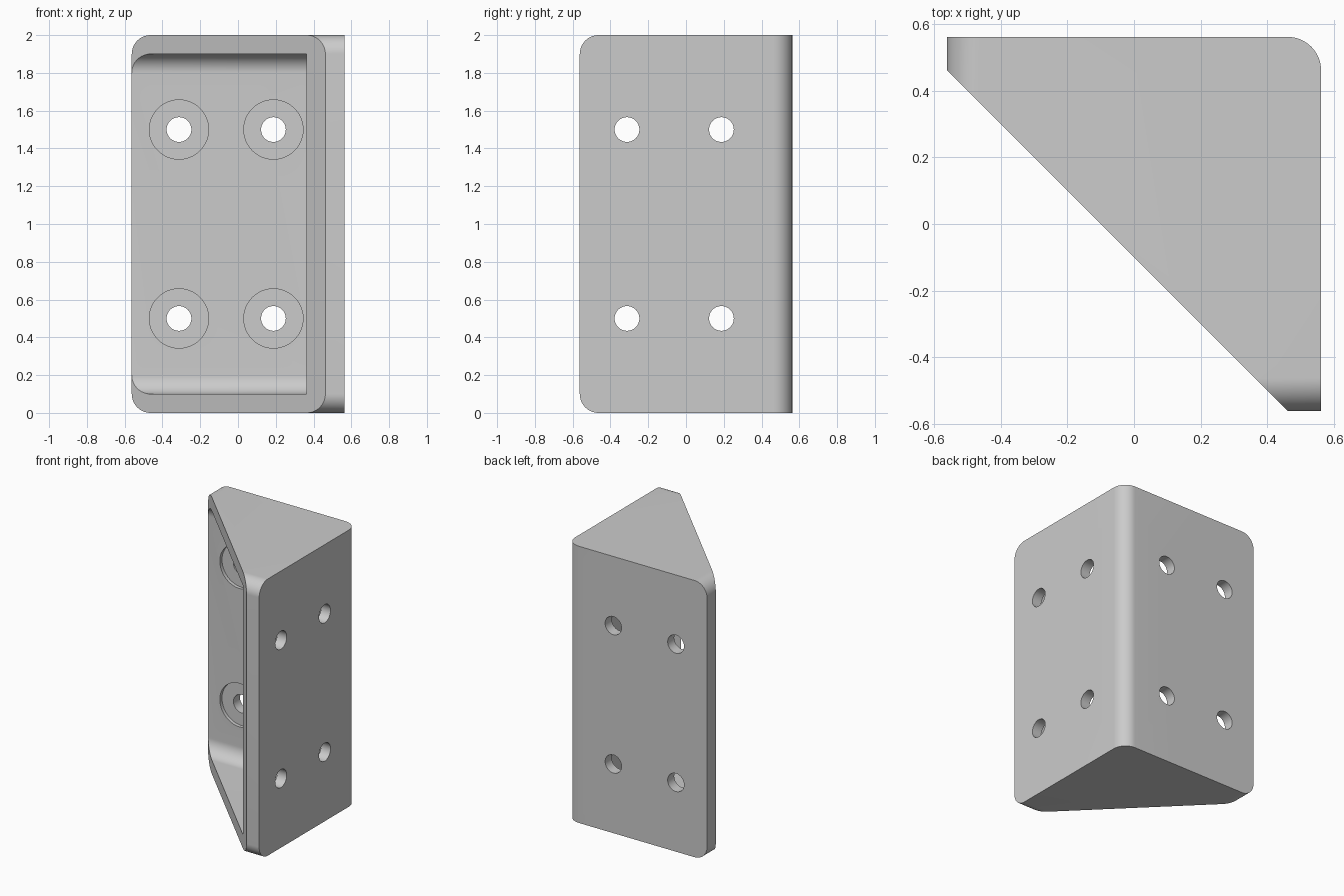
import bpy
import math
from mathutils import Vector

if "Cube" in bpy.data.objects:
    bpy.data.objects.remove(bpy.data.objects["Cube"], do_unlink=True)

HALF, HEIGHT, WALL, RADIUS = 0.5625, 2.0, 0.1, 0.1
INNER = HALF - WALL            # inside face of both plates
BORE_DEPTH = 0.025
FAR = 1.5

grey = bpy.data.materials.new("plain grey")
grey.use_nodes = True
grey.diffuse_color = (0.6, 0.6, 0.6, 1)
grey.node_tree.nodes["Principled BSDF"].inputs["Base Color"].default_value = (0.6, 0.6, 0.6, 1)


def rounded(corners, steps=16):
    """Outline from (u, v, rounding) corners; right angles become arcs."""
    outline = []
    for i, (u, v, r) in enumerate(corners):
        p = Vector((u, v))
        if not r:
            outline.append(p)
            continue
        before = (Vector(corners[i - 1][:2]) - p).normalized() * r
        after = (Vector(corners[(i + 1) % len(corners)][:2]) - p).normalized() * r
        for k in range(steps + 1):
            a = math.pi / 2 * k / steps
            outline.append(p + before * (1 - math.sin(a)) + after * (1 - math.cos(a)))
    return outline


def prism(name, outline, axis, low, high):
    """Extrude an outline along x, y or z."""
    def place(p, d):
        return {"x": (d, p.x, p.y), "y": (p.x, d, p.y), "z": (p.x, p.y, d)}[axis]
    n = len(outline)
    verts = [place(p, d) for d in (low, high) for p in outline]
    faces = [list(range(n))[::-1], list(range(n, 2 * n))]
    faces += [[i, (i + 1) % n, n + (i + 1) % n, n + i] for i in range(n)]
    if axis == "y":
        faces = [f[::-1] for f in faces]
    mesh = bpy.data.meshes.new(name)
    mesh.from_pydata(verts, [], faces)
    mesh.materials.append(grey)
    obj = bpy.data.objects.new(name, mesh)
    bpy.context.collection.objects.link(obj)
    return obj


def circle(u, v, r, sides=48):
    return [Vector((u + r * math.cos(2 * math.pi * k / sides),
                    v + r * math.sin(2 * math.pi * k / sides))) for k in range(sides)]


def cut(target, cutter, operation="DIFFERENCE"):
    mod = target.modifiers.new(cutter.name, "BOOLEAN")
    mod.operation, mod.solver, mod.object = operation, "EXACT", cutter
    bpy.ops.object.select_all(action="DESELECT")
    bpy.context.view_layer.objects.active = target
    target.select_set(True)
    bpy.ops.object.modifier_apply(modifier=mod.name)
    bpy.data.objects.remove(cutter, do_unlink=True)


# Solid corner block with a diagonal front and a rounded back edge
bracket = prism("corner_bracket", rounded([
    (-HALF, INNER, 0), (INNER, -HALF, 0), (HALF, -HALF, 0),
    (HALF, HALF, RADIUS), (-HALF, HALF, 0)]), "z", 0, HEIGHT)

# Rounded free corners of the back plate and the side plate
for axis in "yx":
    plate = rounded([(-HALF, 0, RADIUS), (FAR, 0, 0), (FAR, HEIGHT, 0), (-HALF, HEIGHT, RADIUS)])
    cut(bracket, prism("plate_trim", plate, axis, -FAR, FAR), "INTERSECT")

# Pocket between the end webs, filleted at the back plate, leaving a lip
# along the front edge of the side plate
pocket = rounded([(-INNER, WALL, 0), (INNER, WALL, RADIUS),
                  (INNER, HEIGHT - WALL, RADIUS), (-INNER, HEIGHT - WALL, 0)])
cut(bracket, prism("pocket", pocket, "x", -FAR, INNER))

# Screw holes with wide shallow counterbores on the inside
for axis in "yx":
    for u in (-0.3125, 0.1875):
        for z in (0.5, 1.5):
            cut(bracket, prism("counterbore", circle(u, z, 0.157), axis,
                               INNER - 0.005, INNER + BORE_DEPTH))
            cut(bracket, prism("screw_hole", circle(u, z, 0.0655), axis, INNER - 0.01, FAR))

bracket.select_set(True)
bpy.context.view_layer.objects.active = bracket
bpy.ops.object.shade_smooth_by_angle(angle=math.radians(30))
